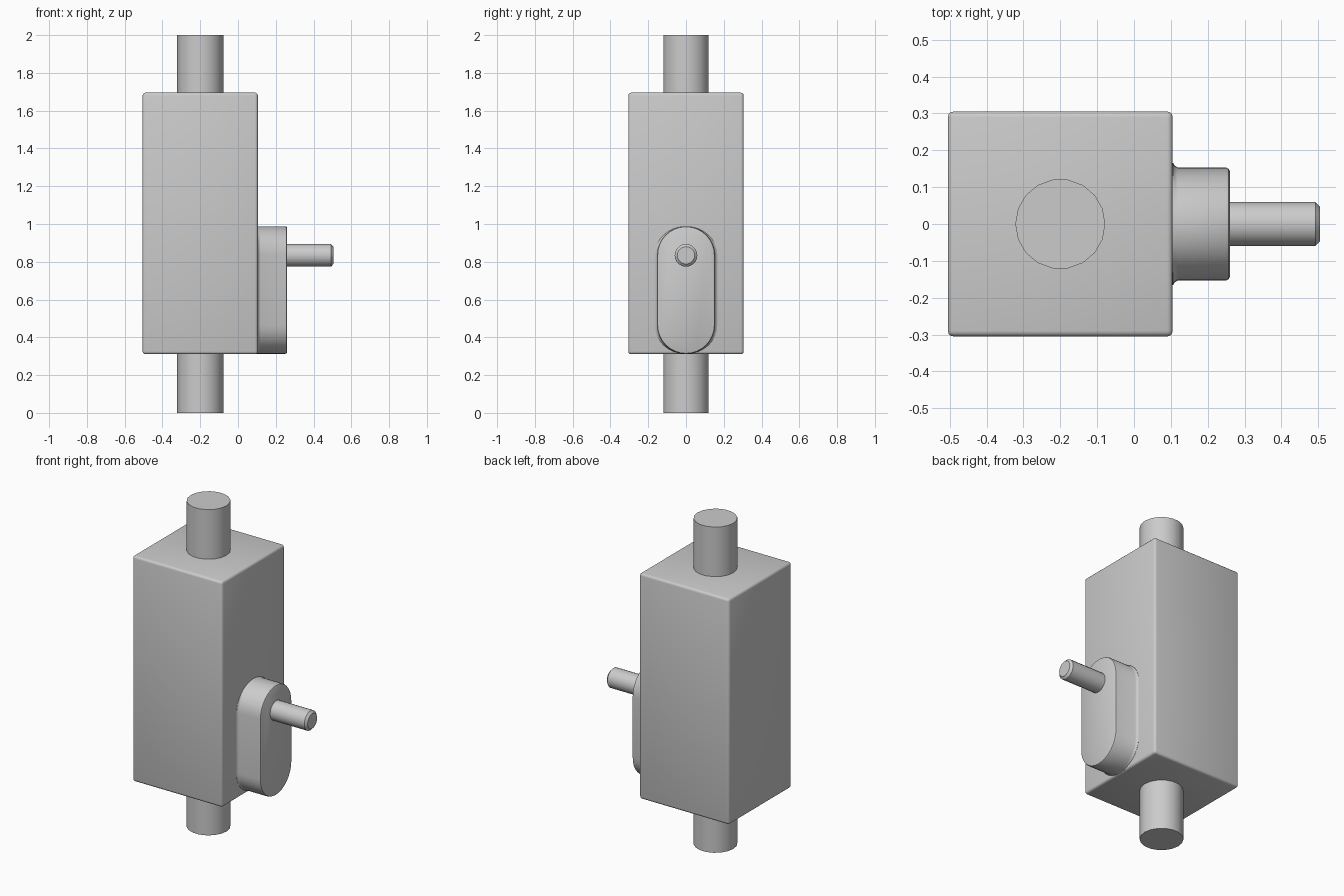
import bpy, bmesh, math
from mathutils import Matrix

if "Cube" in bpy.data.objects:
    bpy.data.objects.remove(bpy.data.objects["Cube"])

grey = bpy.data.materials.new("plain grey")
grey.use_nodes = True
colour = (0.6, 0.6, 0.6, 1)
grey.diffuse_color = colour
grey.node_tree.nodes["Principled BSDF"].inputs["Base Color"].default_value = colour


def finish(name, bm, angle=35):
    """Turn a bmesh into a smooth-shaded object with sharp edges kept."""
    bmesh.ops.recalc_face_normals(bm, faces=bm.faces)
    mesh = bpy.data.meshes.new(name)
    bm.to_mesh(mesh)
    bm.free()
    mesh.materials.append(grey)
    obj = bpy.data.objects.new(name, mesh)
    bpy.context.collection.objects.link(obj)
    bpy.ops.object.select_all(action="DESELECT")
    obj.select_set(True)
    bpy.context.view_layer.objects.active = obj
    bpy.ops.object.shade_smooth_by_angle(angle=math.radians(angle))
    return obj


def loft(name, rings):
    """Skin a list of equal-length point rings and cap both ends."""
    bm = bmesh.new()
    loops = [[bm.verts.new(p) for p in ring] for ring in rings]
    n = len(loops[0])
    for a, b in zip(loops, loops[1:]):
        for i in range(n):
            j = (i + 1) % n
            bm.faces.new((a[i], a[j], b[j], b[i]))
    bm.faces.new(loops[0])
    bm.faces.new(loops[-1])
    return finish(name, bm)


def circle(n):
    return [(math.cos(2 * math.pi * i / n), math.sin(2 * math.pi * i / n)) for i in range(n)]


# Main housing: tall block with softly rounded edges
bm = bmesh.new()
size = Matrix.Diagonal((0.61, 0.61, 1.385, 1))
bmesh.ops.create_cube(bm, size=1, matrix=Matrix.Translation((-0.2, 0, 1.003)) @ size)
bmesh.ops.bevel(bm, geom=bm.edges[:], offset=0.015, segments=3, profile=0.5, affect="EDGES")
finish("housing", bm)

# Vertical shaft stubs above and below the housing
for name, low, high in (("lower_shaft", 0, 0.33), ("upper_shaft", 1.67, 2)):
    loft(name, [[(-0.2 + 0.122 * c, 0.122 * s, z) for c, s in circle(18)] for z in (low, high)])


# Side boss: upright slot shape, flared sideways at its foot, eased outer rim
def slot(x, radius, flare=0):
    ring = []
    for i in range(34):
        upper = i < 17
        a = math.pi * (i if upper else i - 1) / 16
        centre = 0.835 if upper else 0.465
        ring.append((x, (radius + flare) * math.cos(a), centre + radius * math.sin(a)))
    return ring


loft("side_boss", [slot(0.09, 0.153, 0.013), slot(0.106, 0.153, 0.013), slot(0.11, 0.153, 0.006),
                   slot(0.119, 0.153), slot(0.25, 0.153), slot(0.257, 0.15), slot(0.26, 0.144)])

# Drive pin with a chamfered tip
loft("drive_pin", [[(x, r * c, 0.834 + r * s) for c, s in circle(20)]
                   for x, r in ((0.24, 0.06), (0.492, 0.06), (0.505, 0.046))])
